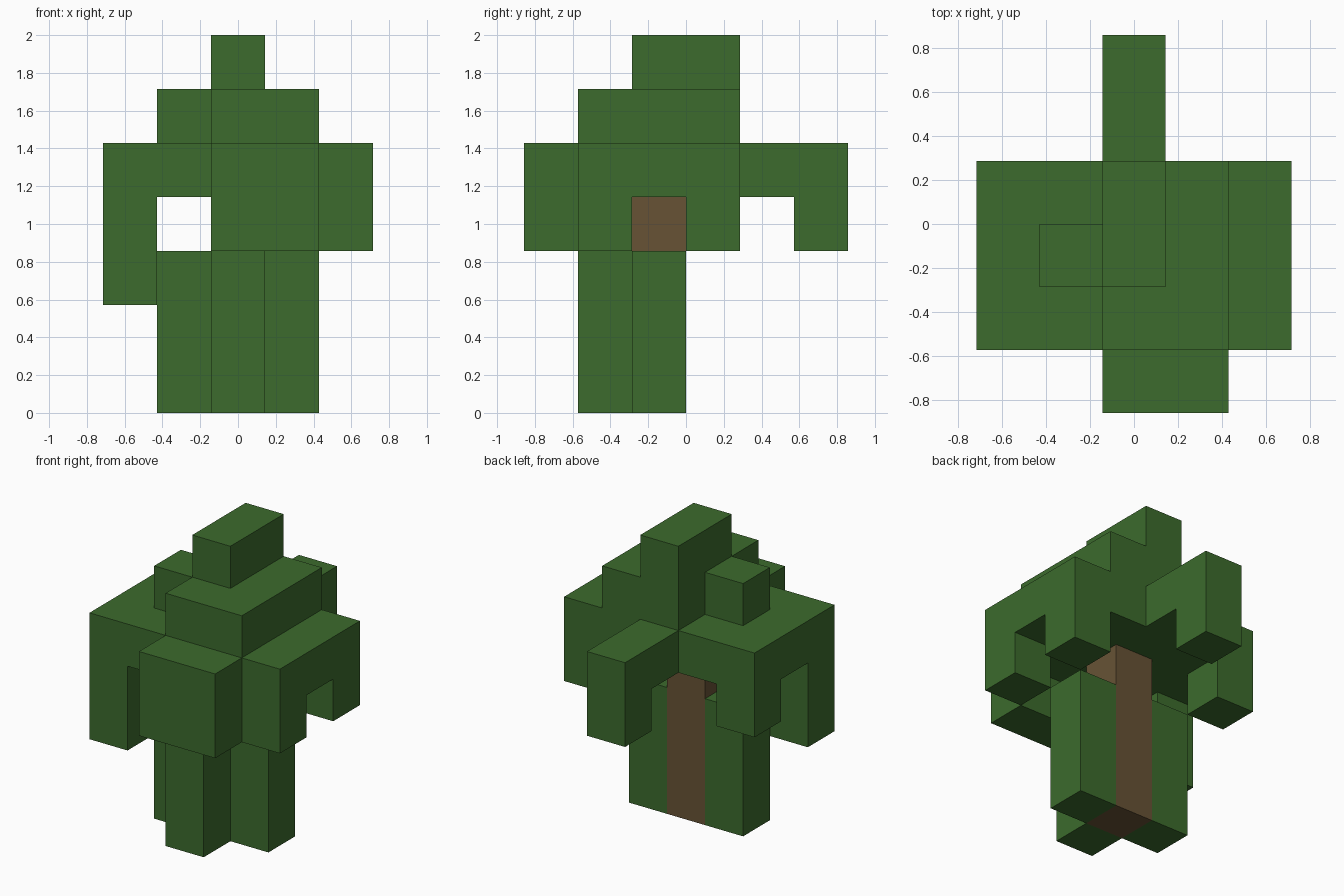
import bpy
import bmesh
from mathutils import Vector

cube = bpy.data.objects.get("Cube")
if cube:
    bpy.data.objects.remove(cube, do_unlink=True)

CELL = 2 / 7                       # the tree is seven cells tall
ORIGIN = Vector((-2.5, -3, 0))     # cell corner of the grid, in cells


def material(name, color):
    mat = bpy.data.materials.new(name)
    mat.use_nodes = True
    mat.diffuse_color = color
    mat.node_tree.nodes["Principled BSDF"].inputs["Base Color"].default_value = color
    return mat


def block(name, mat, low, high):
    """Box spanning the grid cells from corner low to corner high."""
    low, high = Vector(low), Vector(high)
    size = high - low
    middle = (low + high) / 2 + ORIGIN
    bm = bmesh.new()
    bmesh.ops.create_cube(bm, size=1)
    for v in bm.verts:
        v.co = Vector(a * b for a, b in zip(v.co, size)) * CELL
    mesh = bpy.data.meshes.new(name)
    bm.to_mesh(mesh)
    bm.free()
    mesh.materials.append(mat)
    obj = bpy.data.objects.new(name, mesh)
    obj.location = middle * CELL
    bpy.context.scene.collection.objects.link(obj)
    return obj


green = material("leaf green", (0.045, 0.147, 0.026, 1))
brown = material("bark brown", (0.136, 0.086, 0.036, 1))

# Trunk with leafy growth on three sides, open at the back
block("trunk", brown, (2, 2, 0), (3, 3, 4))
for name, x, y in (("right", 1, 2), ("left", 3, 2), ("front", 2, 1)):
    block(f"{name}_trunk_growth", green, (x, y, 0), (x + 1, y + 1, 3))

# Main canopy slab and its front and back extensions
block("canopy", green, (0, 1, 4), (5, 4, 5))
block("front_bough", green, (2, 0, 3), (4, 1, 5))
block("back_bough", green, (2, 4, 4), (3, 6, 5))

# Foliage hanging from the rim of the canopy
block("back_droop", green, (2, 5, 3), (3, 6, 4))
block("front_right_droop", green, (0, 1, 2), (1, 2, 4))
block("back_right_droop", green, (0, 3, 3), (1, 4, 4))
for name, y in (("front", 1), ("back", 3)):
    block(f"{name}_left_droop", green, (4, y, 3), (5, y + 1, 4))

# Upper tiers
block("upper_canopy", green, (2, 1, 5), (4, 4, 6))
block("upper_side_tuft", green, (1, 2, 5), (2, 3, 6))
block("crown", green, (2, 2, 6), (3, 4, 7))
